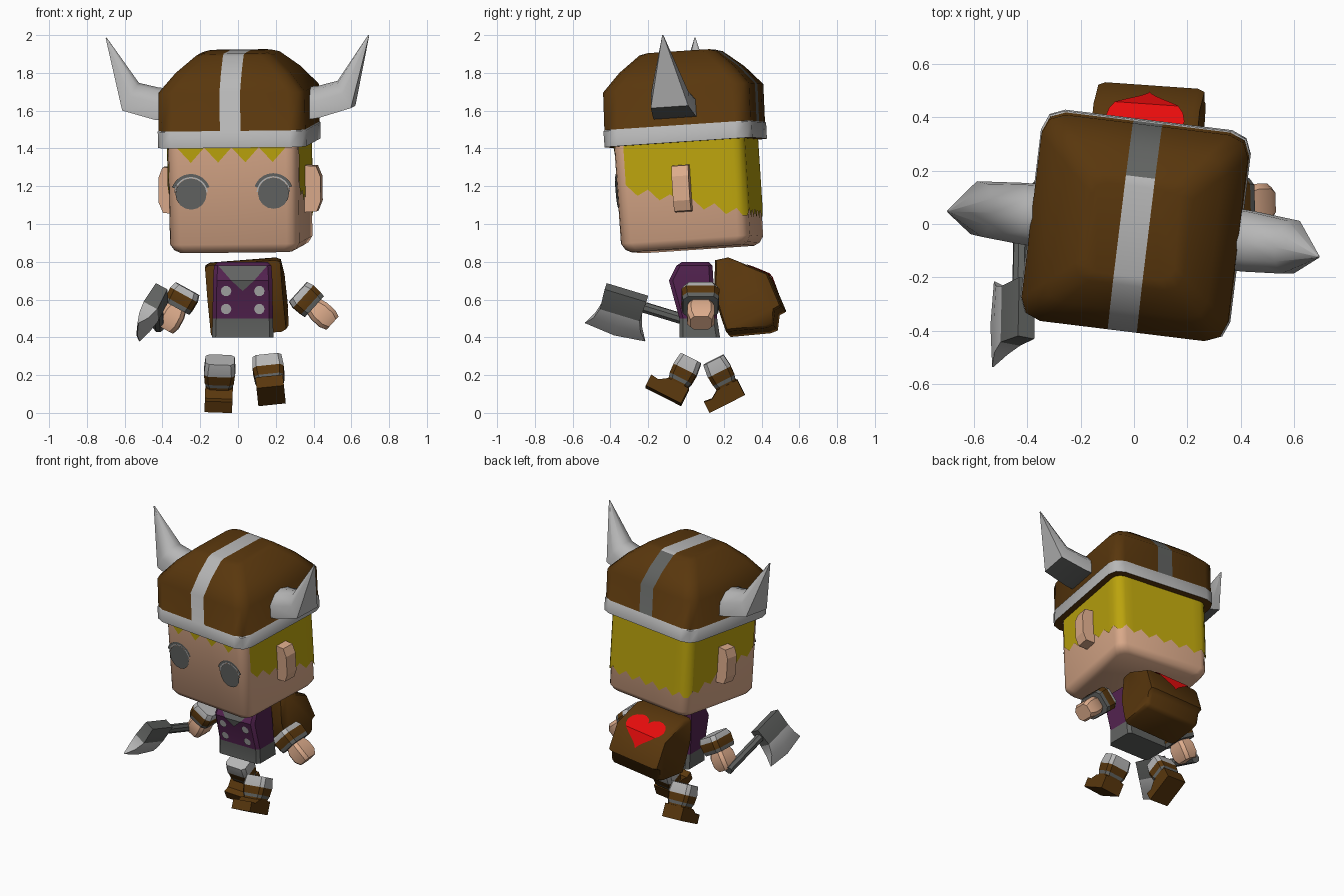
import bpy, bmesh
from math import sin, cos, pi, radians
from mathutils import Matrix, Vector

if "Cube" in bpy.data.objects:
    bpy.data.objects.remove(bpy.data.objects["Cube"])

T = Matrix.Translation
def R(deg, axis): return Matrix.Rotation(radians(deg), 4, axis)

COLOURS = [("skin", (0.72, 0.41, 0.26)), ("hair_yellow", (0.50, 0.37, 0.004)),
           ("leather_brown", (0.10, 0.038, 0.004)), ("light_grey", (0.47, 0.47, 0.47)),
           ("dark_grey", (0.12, 0.125, 0.12)), ("purple", (0.085, 0.016, 0.078)),
           ("heart_red", (0.87, 0.004, 0.004))]
SKIN, HAIR, BROWN, LIGHT, DARK, PURPLE, RED = range(7)
MATS = []
for n, c in COLOURS:
    m = bpy.data.materials.new(n)
    m.diffuse_color = (*c, 1)
    m.use_nodes = True
    m.node_tree.nodes["Principled BSDF"].inputs["Base Color"].default_value = m.diffuse_color
    MATS.append(m)

def finish(name, bm, M, smooth=0):
    me = bpy.data.meshes.new(name)
    bm.to_mesh(me)
    bm.free()
    me.transform(M)
    for m in MATS:
        me.materials.append(m)
    ob = bpy.data.objects.new(name, me)
    bpy.context.collection.objects.link(ob)
    if smooth:
        bpy.ops.object.select_all(action='DESELECT')
        ob.select_set(True)
        bpy.context.view_layer.objects.active = ob
        bpy.ops.object.shade_smooth_by_angle(angle=radians(smooth))
    return ob

def loft(name, rings, cols, M=Matrix(), smooth=35, cuts=()):
    """Skin closed rings; cols is one colour per band or a rule on the face."""
    bm = bmesh.new()
    vs = [[bm.verts.new(p) for p in r] for r in rings]
    n = len(rings[0])
    rule = callable(cols)
    def face(f, i):
        f = bm.faces.new(f)
        f.material_index = 0 if rule else cols[i]
    for i in range(len(vs) - 1):
        for j in range(n):
            k = (j + 1) % n
            face((vs[i][j], vs[i][k], vs[i + 1][k], vs[i + 1][j]), i)
    face(vs[0][::-1], 0)
    face(vs[-1], len(vs) - 2)
    for axis, at in cuts:
        bmesh.ops.bisect_plane(bm, geom=bm.verts[:] + bm.edges[:] + bm.faces[:],
                               plane_co=Vector(axis) * at, plane_no=axis)
    bmesh.ops.recalc_face_normals(bm, faces=bm.faces[:])
    if rule:
        for f in bm.faces:
            f.material_index = cols(f)
    return finish(name, bm, M, smooth)

def rrect(hx, hy, z, c, cx=0, cy=0, n=1):
    """Rectangle ring with rounded (n>1) or chamfered (n=1) corners."""
    pts = []
    for k, (sx, sy) in enumerate(((1, 1), (-1, 1), (-1, -1), (1, -1))):
        for i in range(n + 1):
            a = pi / 2 * (k + i / n)
            pts.append((cx + sx * (hx - c) + c * cos(a), cy + sy * (hy - c) + c * sin(a), z))
    return pts

def plate(name, polys, col, place, M=Matrix()):
    """Thin painted detail: 2D polygons placed on a surface."""
    bm = bmesh.new()
    for p in polys:
        bm.faces.new([bm.verts.new(place(*q)) for q in p]).material_index = col
    bmesh.ops.remove_doubles(bm, verts=bm.verts[:], dist=1e-5)
    return finish(name, bm, M)

def arc(cx, cz, r0, r1, a0, a1, n=16):
    """Quads of a ring sector."""
    pt = lambda r, i: (cx + r * cos(radians(a0 + (a1 - a0) * i / n)),
                       cz + r * sin(radians(a0 + (a1 - a0) * i / n)))
    return [[pt(r0, i), pt(r1, i), pt(r1, i + 1), pt(r0, i + 1)] for i in range(n)]

def disc(cx, cz, r, n=16):
    return [[(cx + r * cos(2 * pi * i / n), cz + r * sin(2 * pi * i / n)) for i in range(n)]]

# ---- head, turned and nodding slightly
H = T((0.018, 0.035, 0.87)) @ R(-7, 'Z') @ R(-0.6, 'Y') @ R(3.8, 'X')
loft("head", [rrect(h, h, z, 0.06, n=3) for z, h in
              ((-0.002, 0.30), (0.012, 0.325), (0.045, 0.345), (0.6, 0.347))], [SKIN] * 3, H, 50)

# hair: jagged sheet round the head, short fringe in front
def hair():
    bm = bmesh.new()
    h, c = 0.351, 0.06
    a = h - c
    def quad(p, q, hp, hq):
        bm.faces.new([bm.verts.new(v) for v in
                      ((*p, hp), (*q, hq), (*q, 0.6), (*p, 0.6))]).material_index = HAIR
    base = lambda y: 0.14 + 0.17 * min(1, max(0, (0.32 - y) / 0.62))
    for k in range(4):
        rot = lambda x, y: tuple((R(90 * k, 'Z') @ Vector((x, y, 0)))[:2])
        n = 8 if k == 0 else 10
        pts = [rot(-a + 2 * a * i / n, -h) for i in range(n + 1)]
        hs = [(0.48 if i % 2 else 0.56) if k == 0 else base(p[1]) + (0 if i % 2 else 0.045)
              for i, p in enumerate(pts)]
        if k in (1, 2):
            arcs = [rot(a + c * sin(pi / 6 * i), -a - c * cos(pi / 6 * i)) for i in range(4)]
            pts += arcs[1:]
            hs += [0.15, 0.15, 0.185]
        for i in range(len(pts) - 1):
            quad(pts[i], pts[i + 1], hs[i], hs[i + 1])
    bmesh.ops.remove_doubles(bm, verts=bm.verts[:], dist=1e-5)
    finish("hair", bm, H, 40)
hair()

# helmet: brown dome, grey rim and centre stripe, darker at the back
def helmet_colour(f):
    p = f.calc_center_median()
    if f.normal.z < -0.5:
        return BROWN
    if p.z < 0.648:
        return LIGHT
    if abs(p.x) < 0.054:
        return DARK if p.y > 0.2 else LIGHT
    return BROWN
loft("helmet", [rrect(h, h, z, c, cy=cy, n=2) for z, h, c, cy in
                ((0.56, 0.395, 0.08, 0), (0.645, 0.396, 0.08, 0), (0.65, 0.391, 0.08, 0),
                 (0.85, 0.39, 0.08, 0.005), (0.95, 0.305, 0.07, 0.005),
                 (1.035, 0.205, 0.06, 0.005), (1.045, 0.17, 0.05, 0.005))],
     helmet_colour, H, 50, cuts=(((1, 0, 0), -0.055), ((1, 0, 0), 0.055)))

SECTION = ((1, -1), (1, 0.1), (0.55, 0.85), (0, 1), (-0.55, 0.85), (-1, 0.1), (-1, -1))
for s, side in ((-1, "left"), (1, "right")):
    # horn: flat underside, rounded top
    rings = []
    for x, z, rn, ry, nx, nz in ((0.36, 0.77, 0.085, 0.115, 0, 1), (0.43, 0.777, 0.082, 0.112, -0.1, 0.99),
                                 (0.57, 0.815, 0.08, 0.10, -0.5, 0.87),
                                 (0.70, 1.125, 0.003, 0.003, -0.9, 0.4)):
        rings.append([(s * (x + nx * rn * v), ry * u, z + nz * rn * v) for u, v in SECTION])
    loft(side + "_horn", rings, lambda f: DARK if f.normal.z < -0.6 else LIGHT, H, 50)
    # ear
    ear = ((0.33, 0.19), (0.41, 0.195), (0.432, 0.25), (0.432, 0.38), (0.41, 0.435), (0.33, 0.44))
    loft(side + "_ear", [[(s * x, y, z) for x, z in ear] for y in (-0.035, 0.055)], [SKIN], H, 20)
    # eye, glint and lash
    on_face = lambda x, z: (x, -0.353, z)
    plate(side + "_eye", disc(s * 0.22, 0.315, 0.083), DARK, on_face, H)
    plate(side + "_eye_glint", arc(s * 0.22, 0.315, 0.083, 0.09, 5, 175), LIGHT, on_face, H)
    plate(side + "_lash", arc(s * 0.22, 0.315, 0.09, 0.106, 20, 160), DARK, on_face, H)

# ---- torso with skirt, collar and buttons
loft("torso", [rrect(hx, (y1 - y0) / 2, z, 0.02, 0.025, (y0 + y1) / 2) for z, y0, y1, hx in
               ((0.40, -0.035, 0.18, 0.163), (0.5, -0.035, 0.165, 0.16), (0.70, -0.09, 0.145, 0.157),
                (0.78, -0.05, 0.14, 0.152), (0.80, -0.02, 0.12, 0.13))],
     [DARK, PURPLE, PURPLE, PURPLE])
def on_chest(x, z):
    y = -0.035 - 0.275 * (z - 0.5) if z <= 0.7 else -0.09 + 0.5 * (z - 0.7)
    return (0.025 + x, y - 0.007, z)
plate("collar", [[(-0.13, 0.78), (-0.06, 0.7), (0.06, 0.7), (0.13, 0.78)],
                 [(-0.06, 0.7), (0, 0.645), (0.06, 0.7)]], DARK, on_chest)
plate("buttons", [disc(x, z, 0.028, 10)[0] for x in (-0.088, 0.088) for z in (0.55, 0.645)],
      LIGHT, on_chest)

# ---- backpack, leaning sideways, with a heart folded over its flap
B = T((0.048, 0.335, 0.62)) @ R(-4, 'Z') @ R(-4.5, 'Y') @ T((0, 0, -0.62))
prof = ((0.17, 0.795), (0.24, 0.81), (0.45, 0.725), (0.525, 0.55), (0.49, 0.53), (0.48, 0.45),
        (0.445, 0.435), (0.23, 0.415), (0.20, 0.5), (0.165, 0.62))
loft("backpack", [[(x, (y - 0.34) * k, 0.62 + (z - 0.62) * k) for y, z in prof]
                  for x, k in ((-0.20, 0.94), (-0.175, 1), (0.175, 1), (0.20, 0.94))],
     [BROWN] * 3, B, 65)
bm = bmesh.new()
bm.faces.new([bm.verts.new((0.148 * sin(t) ** 3, 0.03 + 0.145 / 16 * (
    13 * cos(t) - 4.3 * cos(2 * t) - 2 * cos(3 * t) - cos(4 * t)), 0))
    for t in [2 * pi * i / 32 for i in range(32)]])
bmesh.ops.bisect_plane(bm, geom=bm.verts[:] + bm.edges[:] + bm.faces[:],
                       plane_co=(0, 0, 0), plane_no=(0, 1, 0))
bmesh.ops.triangulate(bm, faces=bm.faces[:])
for v in bm.verts:
    d = (-0.927, 0.375) if v.co.y > 0 else (-0.394, 0.919)
    v.co = (-v.co.x, 0.115 + d[0] * v.co.y, 0.73 + d[1] * v.co.y)
bmesh.ops.recalc_face_normals(bm, faces=bm.faces[:])
for f in bm.faces:
    f.material_index = RED
    if f.normal.z < 0:
        f.normal_flip()
finish("heart", bm, B)

# ---- arms: sleeve, cuffs and hand along one axis
for side, a, b in (("right", (0.318, 0.075, 0.64), (0.505, 0.08, 0.47)),
                   ("left", (-0.268, 0.075, 0.657), (-0.39, 0.08, 0.435))):
    a, b = Vector(a), Vector(b)
    A = T(a) @ (b - a).to_track_quat('Z', 'Y').to_matrix().to_4x4()
    loft(side + "_sleeve", [rrect(h * 1.25, h, z, 0.025) for z, h in
                            ((0, 0.07), (0.035, 0.08), (0.09, 0.078), (0.115, 0.074))],
         [LIGHT, BROWN, DARK], A)
    loft(side + "_hand", [rrect(h * 1.2, h, z, 0.02) for z, h in
                          ((0.11, 0.05), (0.15, 0.06), (0.21, 0.06), (0.245, 0.047))], [SKIN] * 3, A)

# ---- legs in mid stride, with boots
for side, p, pitch, roll in (("right", (0.155, 0.025, 0.285), -27, -6),
                             ("left", (-0.095, 0.145, 0.281), 27, 2)):
    L = T(p) @ R(roll, 'Y') @ R(pitch, 'X')
    loft(side + "_leg", [rrect(hx, hy, z, 0.02) for z, hx, hy in
                         ((0, 0.077, 0.06), (-0.065, 0.083, 0.068), (-0.07, 0.082, 0.067),
                          (-0.12, 0.077, 0.064), (-0.14, 0.07, 0.058), (-0.18, 0.068, 0.058))],
         [LIGHT, LIGHT, BROWN, DARK, BROWN], L)
    boot = ((0.065, -0.24), (0.065, -0.15), (-0.055, -0.15), (-0.10, -0.18), (-0.145, -0.175), (-0.145, -0.24))
    loft(side + "_boot", [[(x, y, z) for y, z in boot] for x in (-0.073, 0.073)], [BROWN], L, 20)

# ---- axe: local x runs along the handle, z down to the cutting edge
d = Vector((-0.02, -0.955, 0.29)).normalized()
e = Vector((-0.49, -0.17, -0.85))
e = (e - d * e.dot(d)).normalized()
X = T((-0.402, -0.315, 0.637)) @ Matrix((d, e.cross(d), e)).transposed().to_4x4()
loft("axe_head", [[(-hl, -ht, z), (0, -ht, z + bow), (hl, -ht, z), (hl, ht, z), (0, ht, z + bow), (-hl, ht, z)]
                  for z, hl, ht, bow in ((0, 0.115, 0.035, 0), (0.12, 0.11, 0.042, 0),
                                         (0.19, 0.13, 0.028, 0.01), (0.25, 0.167, 0.003, 0.02))],
     [DARK, LIGHT, LIGHT], X)
loft("axe_handle", [[(x, 0.03 * cos(pi * i / 4), 0.055 + 0.03 * sin(pi * i / 4)) for i in range(8)]
                    for x in (-0.47, -0.1)], [DARK], X)
